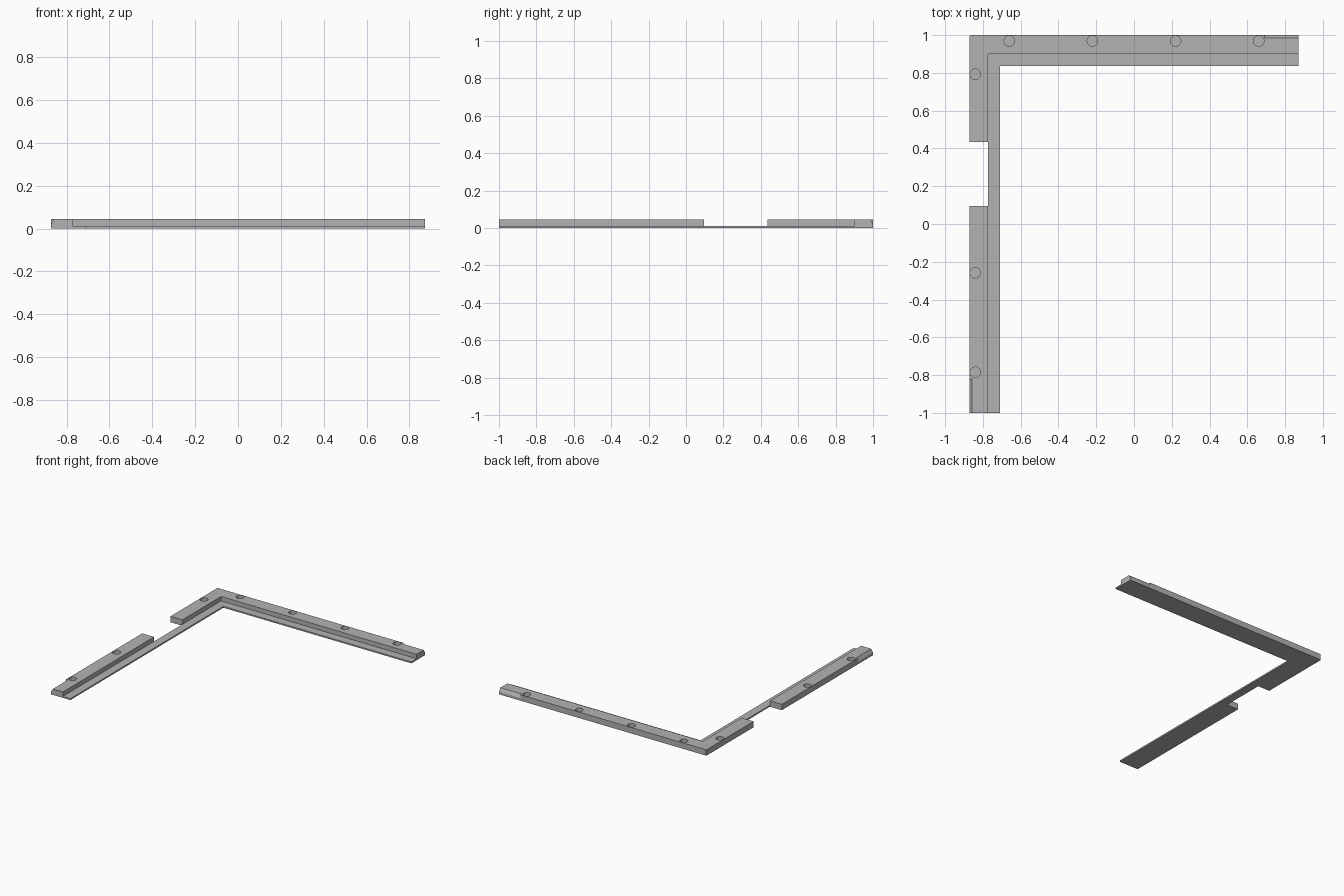
import bpy
import bmesh
from mathutils import Matrix

cube = bpy.data.objects.get("Cube")
if cube:
    bpy.data.objects.remove(cube, do_unlink=True)

X, Y = 0.872, 1.0            # half extents
RAIL, LIP = 0.10, 0.163      # distance of inner edges from the outer edge
TOP, THIN = 0.045, 0.011     # rail and flange heights
HOLE_R, HOLE_FLOOR = 0.028, 0.012

grey = bpy.data.materials.new("grey")
grey.use_nodes = True
grey.diffuse_color = (0.45, 0.45, 0.45, 1)
grey.node_tree.nodes["Principled BSDF"].inputs["Base Color"].default_value = (0.45, 0.45, 0.45, 1)


def add_prism(bm, points, offset):
    """Extrude a planar outline by an offset vector."""
    face = bm.faces.new([bm.verts.new(p) for p in points])
    new = bmesh.ops.extrude_face_region(bm, geom=[face])["geom"]
    verts = [v for v in new if isinstance(v, bmesh.types.BMVert)]
    bmesh.ops.translate(bm, verts=verts, vec=offset)


def make_object(name, bm):
    bmesh.ops.recalc_face_normals(bm, faces=bm.faces)
    mesh = bpy.data.meshes.new(name)
    bm.to_mesh(mesh)
    bm.free()
    mesh.materials.append(grey)
    obj = bpy.data.objects.new(name, mesh)
    bpy.context.collection.objects.link(obj)
    return obj


def plate(name, outline, height):
    bm = bmesh.new()
    add_prism(bm, [(x, y, 0) for x, y in outline], (0, 0, height))
    return make_object(name, bm)


# Raised rails, with a gap along the left arm, and the thin inner flange
c = 0.006
corner_rail = plate("corner_rail", [
    (-X, 0.435), (-X + RAIL, 0.435), (-X + RAIL, Y - RAIL), (X, Y - RAIL),
    (X, Y), (-X + c, Y), (-X, Y - c)], TOP)
end_rail = plate("end_rail", [
    (-X, -Y), (-X + RAIL, -Y), (-X + RAIL, 0.095), (-X, 0.095)], TOP)
plate("inner_flange", [
    (-X + RAIL, -Y), (-X + LIP, -Y), (-X + LIP, Y - LIP), (X, Y - LIP),
    (X, Y - RAIL), (-X + RAIL, Y - RAIL)], THIN)

# Cutter: blind round holes and a chamfer on the outer edge of each free end
bm = bmesh.new()
holes = [(x, 0.969) for x in (-0.66, -0.22, 0.22, 0.66)]
holes += [(-0.84, y) for y in (0.793, -0.258, -0.785)]
for x, y in holes:
    bmesh.ops.create_cone(bm, cap_ends=True, segments=32, radius1=HOLE_R,
                          radius2=HOLE_R, depth=0.1,
                          matrix=Matrix.Translation((x, y, HOLE_FLOOR + 0.05)))
wedge = [(0.015, TOP), (0.015, TOP + 0.02), (-0.02, TOP + 0.02), (-0.02, 0.02), (0, 0.02)]
add_prism(bm, [(0.692, Y - d, z) for d, z in wedge], (0.3, 0, 0))
add_prism(bm, [(-X + d, -0.82, z) for d, z in wedge], (0, -0.3, 0))
cutter = make_object("hole_cutter", bm)
cutter.hide_render = True
cutter.hide_viewport = True
cutter.display_type = 'WIRE'

for rail in (corner_rail, end_rail):
    mod = rail.modifiers.new("holes", 'BOOLEAN')
    mod.operation = 'DIFFERENCE'
    mod.solver = 'EXACT'
    mod.object = cutter
